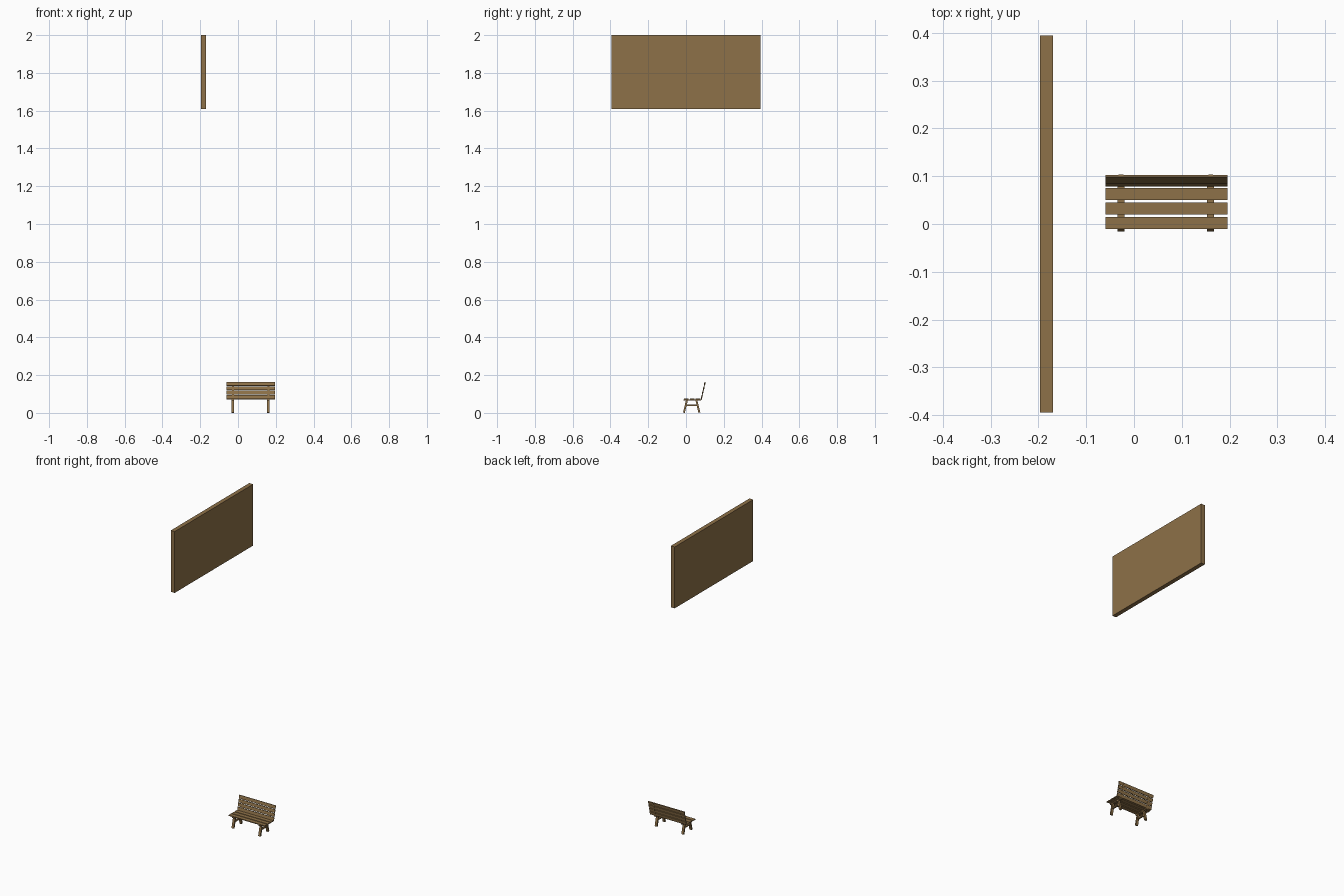
import bpy
from math import atan2, hypot
from mathutils import Vector

if "Cube" in bpy.data.objects:
    bpy.data.objects.remove(bpy.data.objects["Cube"])

wood = bpy.data.materials.new("wood")
wood.diffuse_color = (0.27, 0.165, 0.065, 1)
wood.use_nodes = True
wood.node_tree.nodes["Principled BSDF"].inputs["Base Color"].default_value = wood.diffuse_color


def box(name, center, size, tilt=0.0):
    """Box with given full size, tilted about x."""
    bpy.ops.mesh.primitive_cube_add(size=1, location=center, rotation=(tilt, 0, 0))
    ob = bpy.context.object
    ob.name = name
    ob.scale = size
    ob.data.materials.append(wood)
    return ob


def beam(name, x, a, b, width, thick):
    """Box running from a to b, both given as (y, z)."""
    dy, dz = b[0] - a[0], b[1] - a[1]
    return box(name, (x, (a[0] + b[0]) / 2, (a[1] + b[1]) / 2),
               (width, thick, hypot(dy, dz)), atan2(-dy, dz))


CX, LENGTH = 0.068, 0.256

# floating sign board
box("hanging_board", (-0.1835, 0, 1.8045), (0.027, 0.79, 0.391))

# seat slats
for i in range(3):
    box(f"seat_slat_{i + 1}", (CX, 0.002 + 0.0305 * i, 0.074), (LENGTH, 0.025, 0.005))

# leaning backrest slats
lo, hi = Vector((0.0805, 0.074)), Vector((0.1005, 0.1635))
for i in range(4):
    a = lo.lerp(hi, i * 0.26)
    b = lo.lerp(hi, i * 0.26 + 0.22)
    beam(f"back_slat_{i + 1}", CX, a, b, LENGTH, 0.005)

# leg frames
for side, x in (("left", -0.0275), ("right", 0.1605)):
    beam(f"front_leg_{side}", x, (-0.011, 0.001), (0.006, 0.071), 0.015, 0.010)
    beam(f"rear_leg_{side}", x, (0.071, 0.001), (0.054, 0.071), 0.015, 0.010)
    box(f"seat_rail_{side}", (x, 0.034, 0.0685), (0.015, 0.092, 0.006))
    box(f"cross_rail_{side}", (x, 0.030, 0.040), (0.011, 0.062, 0.008))
    # thin strap behind the backrest
    beam(f"back_strap_{side}", x, (0.0815, 0.068), (0.1025, 0.160), 0.010, 0.003)
